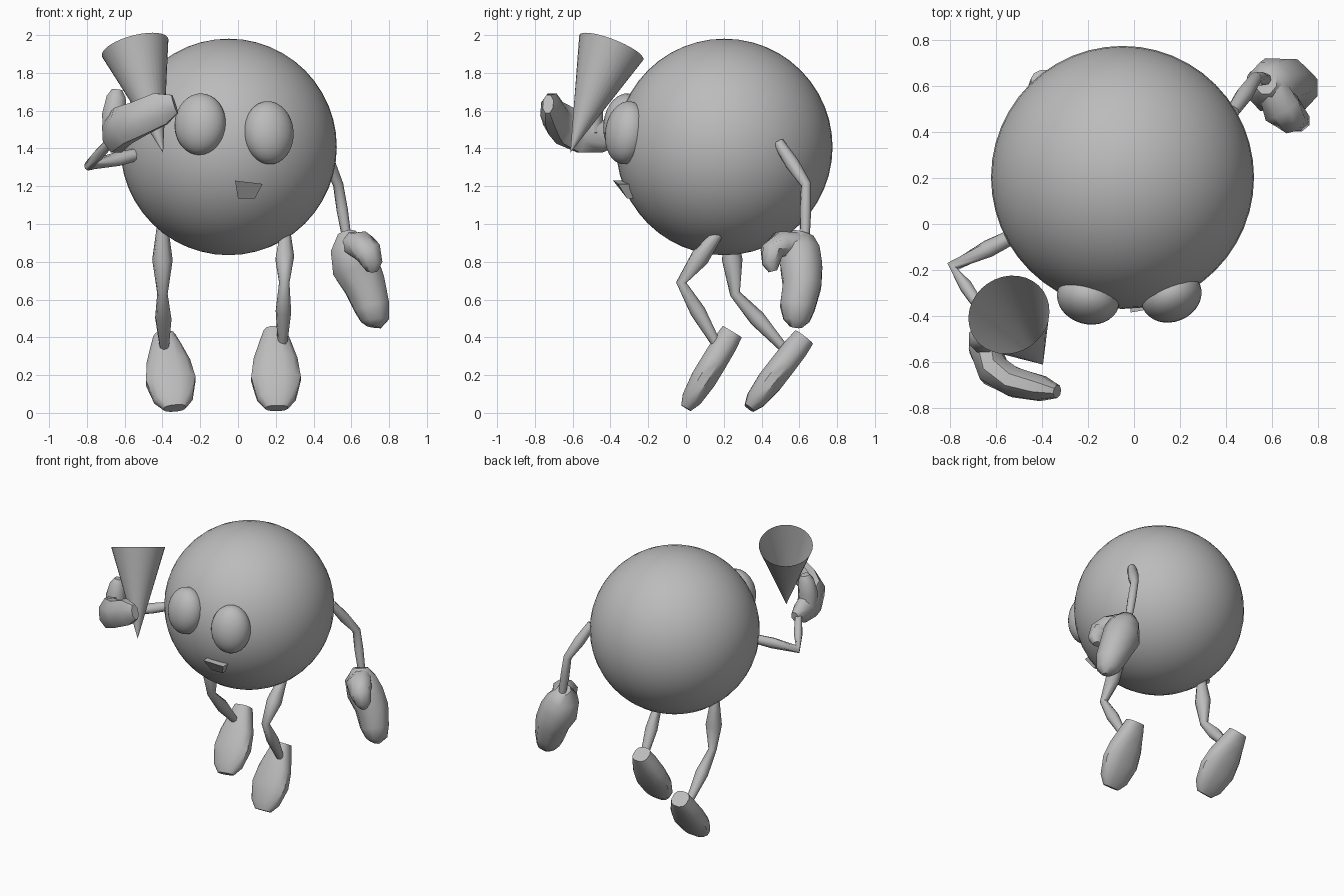
import bpy, bmesh, math
from mathutils import Vector

cube = bpy.data.objects.get("Cube")
if cube:
    bpy.data.objects.remove(cube, do_unlink=True)

grey = bpy.data.materials.new("plain grey")
grey.use_nodes = True
grey.diffuse_color = (0.5, 0.5, 0.5, 1)
grey.node_tree.nodes["Principled BSDF"].inputs["Base Color"].default_value = (0.5, 0.5, 0.5, 1)


def finish(name, bm, angle=50, recalc=True):
    if recalc:
        bmesh.ops.recalc_face_normals(bm, faces=bm.faces)
    mesh = bpy.data.meshes.new(name)
    bm.to_mesh(mesh)
    bm.free()
    mesh.materials.append(grey)
    ob = bpy.data.objects.new(name, mesh)
    bpy.context.collection.objects.link(ob)
    bpy.ops.object.select_all(action='DESELECT')
    ob.select_set(True)
    bpy.context.view_layer.objects.active = ob
    bpy.ops.object.shade_smooth_by_angle(angle=math.radians(angle))
    return ob


def ball(name, centre, radii, turn=(0, 0, 0), segments=32):
    bm = bmesh.new()
    bmesh.ops.create_uvsphere(bm, u_segments=segments, v_segments=segments // 2, radius=1)
    ob = finish(name, bm)
    ob.location, ob.scale = centre, radii
    ob.rotation_euler = [math.radians(a) for a in turn]


def loft(name, stations, side=(1, 0, 0), sides=8, box=1.0, angle=50):
    """Skin rings along a path; each station is (centre, side radius, depth radius)."""
    bm = bmesh.new()
    pts = [Vector(s[0]) for s in stations]
    rings = []
    for i, (_, a, b) in enumerate(stations):
        t = (pts[min(i + 1, len(pts) - 1)] - pts[max(i - 1, 0)]).normalized()
        u = Vector(side)
        u = (u - t * u.dot(t)).normalized()
        v = t.cross(u)
        ring = []
        for k in range(sides):
            w = math.tau * (k + 0.5) / sides
            c, s = math.cos(w), math.sin(w)
            c = math.copysign(abs(c) ** box, c)
            s = math.copysign(abs(s) ** box, s)
            ring.append(bm.verts.new(pts[i] + u * a * c + v * b * s))
        rings.append(ring)
    for r, q in zip(rings, rings[1:]):
        for k in range(sides):
            n = (k + 1) % sides
            bm.faces.new((r[k], r[n], q[n], q[k]))
    bm.faces.new(rings[0])
    bm.faces.new(rings[-1])
    return finish(name, bm, angle)


def limb(name, root, joint, end, thick=0.045):
    """Two spindle-shaped segments, thin at the joints."""
    a, b, c = Vector(root), Vector(joint), Vector(end)
    path = [(a, 0.03), (a.lerp(b, 0.5), thick), (b, 0.028),
            (b.lerp(c, 0.45), thick * 0.8), (c, 0.024)]
    loft(name, [(p, r, r) for p, r in path], side=(0.9, 0.2, 0.1))


# Body and eyes
ball("body", (-0.05, 0.203, 1.408), (0.573,) * 3, segments=48)
ball("left_eye", (0.163, -0.315, 1.483), (0.135, 0.11, 0.168), (-8, 0, 22))
ball("right_eye", (-0.2, -0.325, 1.528), (0.138, 0.11, 0.164), (-8, 0, -16))

# Mouth wedge
bm = bmesh.new()
front = [(-0.016, -0.386, 1.23), (0.13, -0.36, 1.212), (0.09, -0.312, 1.135), (0, -0.312, 1.135)]
near = [bm.verts.new(p) for p in front]
far = [bm.verts.new((x, -0.27, z)) for x, y, z in front]
bm.faces.new(near)
bm.faces.new(far)
for k in range(4):
    n = (k + 1) % 4
    bm.faces.new((near[k], near[n], far[n], far[k]))
finish("mouth", bm, 20)

# Open cone held in the right hand
tip, rim = Vector((-0.397, -0.612, 1.378)), Vector((-0.545, -0.395, 1.935))
axis = rim - tip
bm = bmesh.new()
bmesh.ops.create_cone(bm, cap_ends=False, segments=32, radius1=0.0005,
                      radius2=0.182, depth=axis.length)
cone = finish("held_cone", bm)
cone.location = (tip + rim) / 2
cone.rotation_euler = axis.to_track_quat('Z', 'Y').to_euler()

# Arms
limb("left_arm", (0.43, 0.49, 1.43), (0.53, 0.635, 1.21), (0.58, 0.63, 0.9), 0.038)
limb("right_arm", (-0.48, -0.03, 1.38), (-0.79, -0.185, 1.31), (-0.66, -0.38, 1.45), 0.038)

# Hanging left hand
loft("left_hand", [
    ((0.575, 0.62, 0.95), 0.05, 0.06),
    ((0.59, 0.60, 0.88), 0.11, 0.115),
    ((0.62, 0.61, 0.78), 0.135, 0.12),
    ((0.67, 0.615, 0.68), 0.12, 0.11),
    ((0.71, 0.59, 0.56), 0.10, 0.10),
    ((0.725, 0.585, 0.49), 0.08, 0.075),
    ((0.72, 0.58, 0.455), 0.04, 0.035)])
loft("left_thumb", [
    ((0.60, 0.60, 0.89), 0.07, 0.07),
    ((0.645, 0.50, 0.89), 0.09, 0.075),
    ((0.69, 0.455, 0.85), 0.075, 0.065),
    ((0.71, 0.45, 0.79), 0.06, 0.05),
    ((0.71, 0.46, 0.75), 0.03, 0.025)])

# Right hand curled round the cone
loft("right_hand", [
    ((-0.65, -0.35, 1.45), 0.035, 0.03),
    ((-0.65, -0.43, 1.46), 0.09, 0.06),
    ((-0.65, -0.54, 1.48), 0.115, 0.075),
    ((-0.61, -0.64, 1.52), 0.11, 0.075),
    ((-0.52, -0.69, 1.56), 0.10, 0.07),
    ((-0.41, -0.715, 1.61), 0.095, 0.06),
    ((-0.335, -0.73, 1.635), 0.055, 0.03)], side=(0, 0, 1))
loft("right_thumb", [
    ((-0.65, -0.50, 1.48), 0.07, 0.07),
    ((-0.655, -0.50, 1.58), 0.07, 0.065),
    ((-0.645, -0.49, 1.67), 0.055, 0.055),
    ((-0.64, -0.485, 1.71), 0.03, 0.03)])

# Legs
limb("left_leg", (0.25, 0.17, 0.95), (0.245, -0.025, 0.69), (0.235, 0.17, 0.35), 0.052)
limb("right_leg", (-0.4, 0.23, 0.99), (-0.4, 0.26, 0.63), (-0.39, 0.52, 0.34), 0.055)


def foot(name, toe, heel, toe_x, heel_x):
    """Flattened shoe from toe to heel; both ends are (y, z)."""
    a, b = Vector((toe_x, *toe)), Vector((heel_x, *heel))
    shape = [(0, 0.06, 0.03), (0.12, 0.105, 0.055), (0.38, 0.135, 0.07),
             (0.62, 0.12, 0.07), (0.85, 0.085, 0.068), (1, 0.06, 0.06)]
    loft(name, [(a.lerp(b, f), w, d) for f, w, d in shape], sides=12, box=0.8, angle=40)


# Feet
foot("left_foot", (0.0, 0.025), (0.245, 0.43), 0.205, 0.195)
foot("right_foot", (0.335, 0.025), (0.625, 0.40), -0.335, -0.39)
